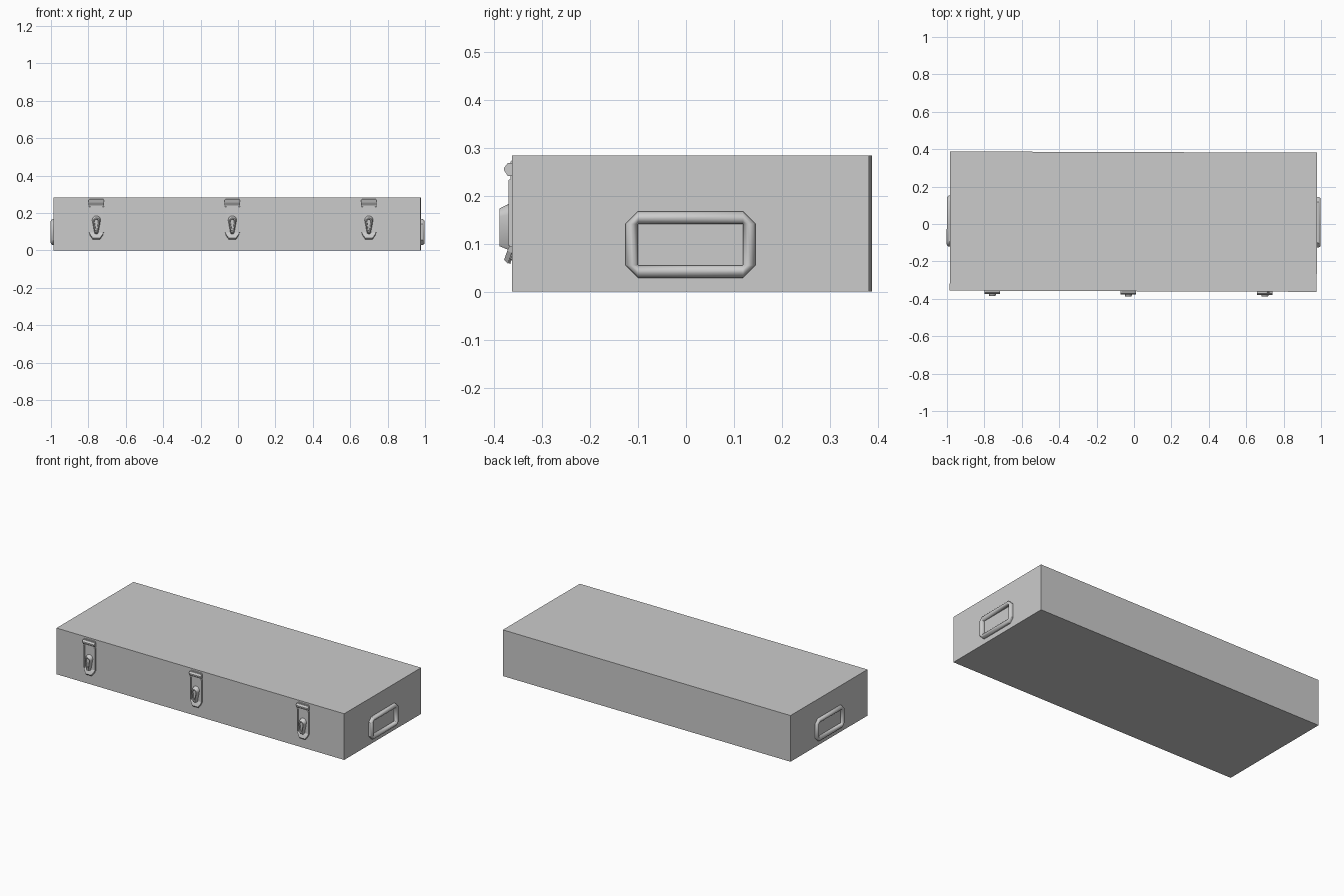
import bpy, bmesh, math
from mathutils import Matrix

if "Cube" in bpy.data.objects:
    bpy.data.objects.remove(bpy.data.objects["Cube"])

# Whole case sits very slightly turned about z
PLACE = Matrix.Translation((-0.003, 0.0125, 0)) @ Matrix.Rotation(-0.0033, 4, 'Z')
HALF_L, HALF_D, HEIGHT = 0.981, 0.372, 0.284


def loft(name, rings, cap_start=True, cap_end=True, smooth=None):
    """Skin a list of equal-length point rings into one object."""
    bm = bmesh.new()
    loops = [[bm.verts.new(p) for p in ring] for ring in rings]
    n = len(loops[0])
    for a, b in zip(loops, loops[1:]):
        for i in range(n):
            j = (i + 1) % n
            bm.faces.new((a[i], a[j], b[j], b[i]))
    if cap_start:
        bm.faces.new(loops[0][::-1])
    if cap_end:
        bm.faces.new(loops[-1])
    bmesh.ops.recalc_face_normals(bm, faces=bm.faces)
    mesh = bpy.data.meshes.new(name)
    bm.to_mesh(mesh)
    bm.free()
    if smooth:
        mesh.shade_smooth()
        mesh.set_sharp_from_angle(angle=math.radians(smooth))
    obj = bpy.data.objects.new(name, mesh)
    bpy.context.collection.objects.link(obj)
    obj.matrix_world = PLACE
    return obj


# Case body
def rect(z):
    return [(sx * HALF_L, sy * HALF_D, z)
            for sx, sy in ((-1, -1), (1, -1), (1, 1), (-1, 1))]


loft("case_body", [rect(0), rect(HEIGHT)])


# End handles: chamfered frame with a rounded section
def frame_ring(x, inset):
    hy, hz, zc = 0.1355 - inset, 0.069 - inset, 0.098
    c = max(0.026 - inset, 0.001)
    pts = [(hy, -hz + c), (hy, hz - c), (hy - c, hz), (-hy + c, hz),
           (-hy, hz - c), (-hy, -hz + c), (-hy + c, -hz), (hy - c, -hz)]
    return [(x, y, zc + z) for y, z in pts]


for side, name, rise in ((1, "right_handle", 0.020), (-1, "left_handle", 0.017)):
    section = [(0.0, -0.05), (0.0, 0.45), (0.004, 0.8), (0.010, 1.0),
               (0.016, 1.0), (0.022, 0.8), (0.026, 0.45), (0.026, -0.05)]
    loft(name, [frame_ring(side * (HALF_L + rise * h), i) for i, h in section],
         False, False, smooth=40)


# Latches, described by distance d out from the front face
def strip(x, w, d0, z0, d1, z1):
    return [(x - w, -HALF_D - d0, z0), (x + w, -HALF_D - d0, z0),
            (x + w, -HALF_D - d1, z1), (x - w, -HALF_D - d1, z1)]


def teardrop(x, d, r, z_top, b, z_bot):
    pts = [(r * math.cos(math.pi * i / 8), z_top - r + r * math.sin(math.pi * i / 8))
           for i in range(9)]
    pts += [(-b, z_bot + b * 0.6), (-b * 0.5, z_bot), (b * 0.5, z_bot), (b, z_bot + b * 0.6)]
    return [(x + px, -HALF_D - d, pz) for px, pz in pts]


for x, place in ((-0.753, "left"), (-0.026, "middle"), (0.704, "right")):
    # Backing plate with a flared, chamfered lower lip
    loft(place + "_latch_plate", [
        strip(x, 0.037, -0.001, 0.274, 0.003, 0.272),
        strip(x, 0.037, -0.001, 0.092, 0.005, 0.096),
        strip(x, 0.034, 0.001, 0.080, 0.010, 0.086),
        strip(x, 0.019, 0.009, 0.058, 0.017, 0.066)])
    # Hook bar across the top
    bar = [(-0.001, 0.268), (0.009, 0.268), (0.017, 0.258), (0.017, 0.253),
           (0.009, 0.241), (-0.001, 0.241)]
    loft(place + "_latch_bar", [[(x + s * 0.041, -HALF_D - d, z) for d, z in bar]
                                for s in (-1, 1)], smooth=30)
    # Tapered lever with a shallow recess
    loft(place + "_latch_lever", [
        teardrop(x, 0.003, 0.023, 0.185, 0.010, 0.085),
        teardrop(x, 0.027, 0.017, 0.173, 0.007, 0.095),
        teardrop(x, 0.027, 0.012, 0.168, 0.004, 0.102),
        teardrop(x, 0.020, 0.010, 0.165, 0.003, 0.106)], smooth=35)
    # Raised side rails of the plate
    for s in (-1, 1):
        loft(place + "_latch_rail", [
            strip(x + s * 0.036, 0.004, -0.001, 0.238, 0.008, 0.232),
            strip(x + s * 0.036, 0.004, -0.001, 0.092, 0.008, 0.096)])
